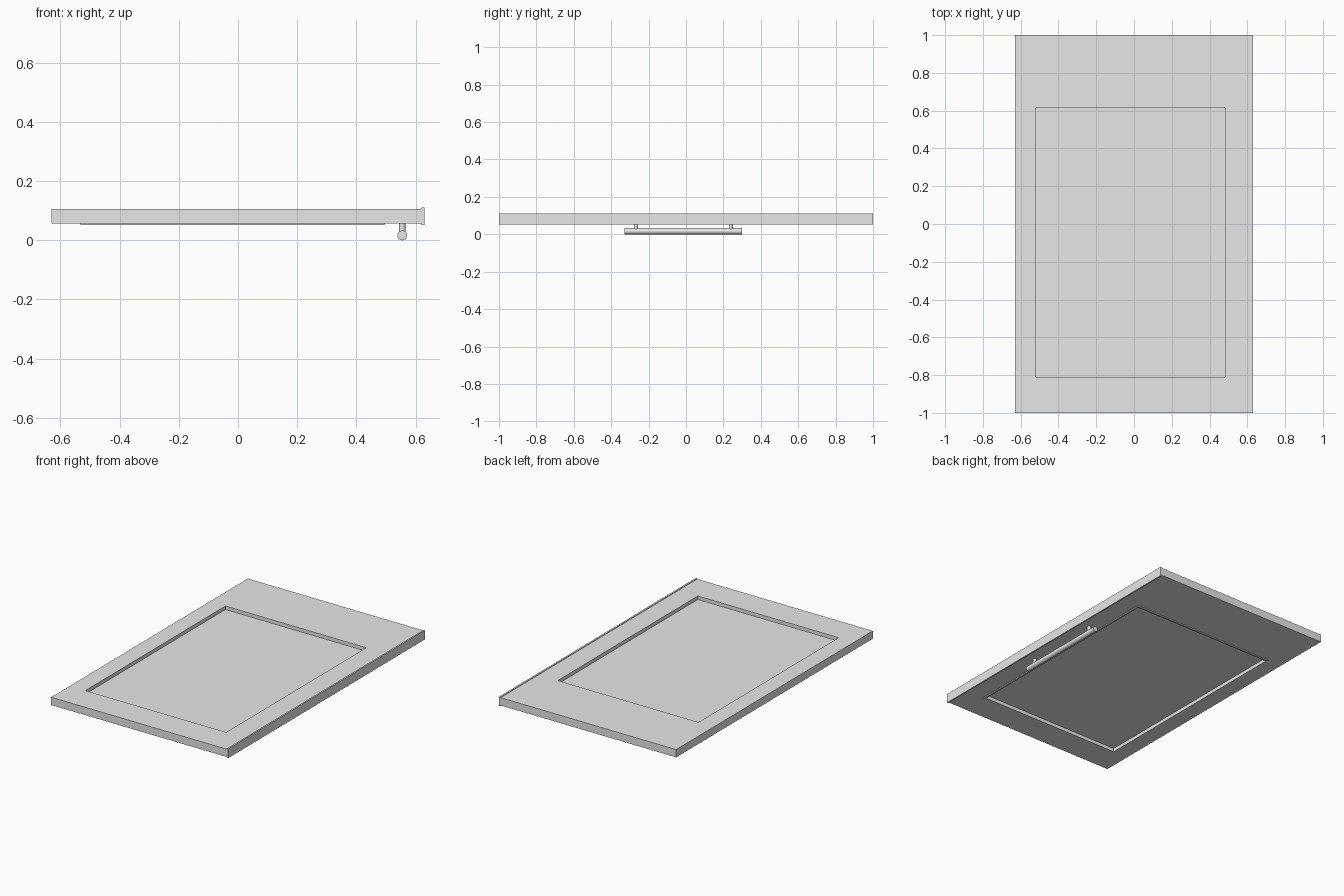
import bpy
import bmesh
import math
from mathutils import Matrix

cube = bpy.data.objects.get("Cube")
if cube:
    bpy.data.objects.remove(cube, do_unlink=True)

# Single grey finish
grey = bpy.data.materials.new("light_grey")
grey.use_nodes = True
colour = (0.8, 0.8, 0.8, 1)
grey.diffuse_color = colour
grey.node_tree.nodes["Principled BSDF"].inputs["Base Color"].default_value = colour


def finish(name, bm):
    bmesh.ops.recalc_face_normals(bm, faces=bm.faces)
    mesh = bpy.data.meshes.new(name)
    bm.to_mesh(mesh)
    bm.free()
    mesh.materials.append(grey)
    obj = bpy.data.objects.new(name, mesh)
    bpy.context.collection.objects.link(obj)
    return obj


def corners(rect):
    x0, x1, y0, y1 = rect
    return [(x0, y0), (x1, y0), (x1, y1), (x0, y1)]


def box(name, rect, z0, z1):
    bm = bmesh.new()
    face = bm.faces.new([bm.verts.new((x, y, z0)) for x, y in corners(rect)])
    new = bmesh.ops.extrude_face_region(bm, geom=[face])["geom"]
    top = [v for v in new if isinstance(v, bmesh.types.BMVert)]
    bmesh.ops.translate(bm, verts=top, vec=(0, 0, z1 - z0))
    return finish(name, bm)


def frame(name, outer, inner, z0, z1):
    """Rectangular ring with four walls inside and out."""
    bm = bmesh.new()
    rings = [[bm.verts.new((x, y, z)) for x, y in corners(rect)]
             for rect, z in ((outer, z0), (outer, z1), (inner, z1), (inner, z0))]
    for a, b in zip(rings, rings[1:] + rings[:1]):
        for i in range(4):
            j = (i + 1) % 4
            bm.faces.new((a[i], a[j], b[j], b[i]))
    return finish(name, bm)


def rod(name, radius, length, centre, turn=0):
    bm = bmesh.new()
    bmesh.ops.create_cone(bm, cap_ends=True, segments=32, radius1=radius,
                          radius2=radius, depth=length,
                          matrix=Matrix.Translation(centre) @ Matrix.Rotation(turn, 4, "X"))
    obj = finish(name, bm)
    bpy.ops.object.select_all(action="DESELECT")
    obj.select_set(True)
    bpy.context.view_layer.objects.active = obj
    bpy.ops.object.shade_smooth_by_angle()
    return obj


def grow(rect, d):
    x0, x1, y0, y1 = rect
    return (x0 - d, x1 + d, y0 - d, y1 + d)


# Door leaf with an opening, and a thin panel set into it
opening = (-0.52, 0.483, -0.81, 0.615)
frame("door_leaf", (-0.63, 0.62, -1, 1), opening, 0.056, 0.106)
box("inset_panel", grow(opening, 0.002), 0.074, 0.083)

# Thin raised moulding around the opening on the handle side
frame("panel_moulding", grow(opening, 0.012), opening, 0.0515, 0.058)

# Edge strip standing slightly proud of both faces
box("edge_strip", (0.62, 0.63, -1, 1), 0.051, 0.11)

# Pull bar on two posts
rod("handle_bar", 0.0165, 0.63, (0.555, -0.015, 0.0165), math.pi / 2)
for side, y in (("front", -0.267), ("back", 0.24)):
    rod(side + "_handle_post", 0.011, 0.041, (0.555, y, 0.0365))
